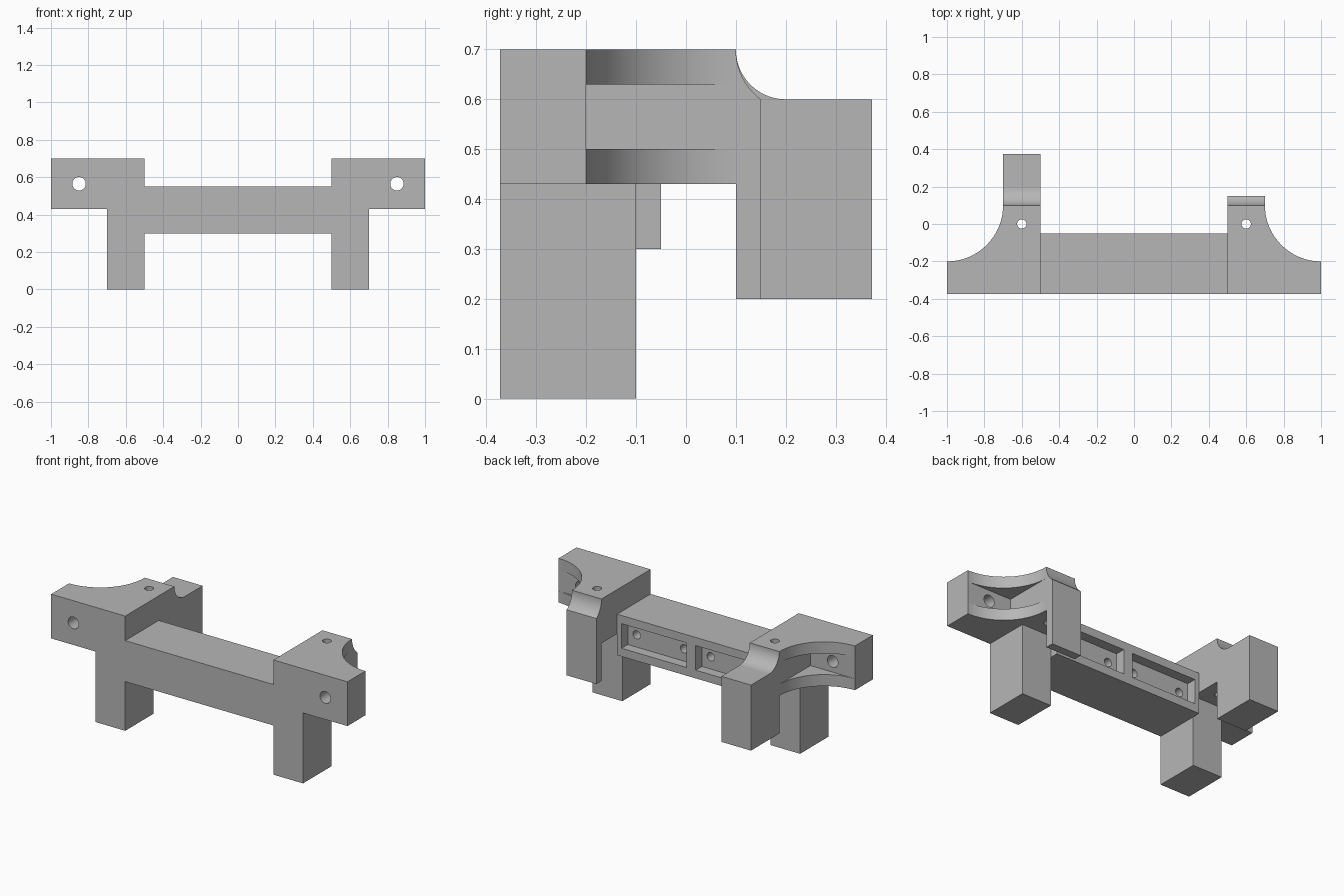
import bpy, bmesh, math
from mathutils import Vector, Matrix

cube = bpy.data.objects.get("Cube")
if cube:
    bpy.data.objects.remove(cube, do_unlink=True)

grey = bpy.data.materials.new("plain_grey")
grey.use_nodes = True
COLOUR = (0.47, 0.47, 0.47, 1)
grey.diffuse_color = COLOUR
grey.node_tree.nodes["Principled BSDF"].inputs["Base Color"].default_value = COLOUR

FRONT = -0.373


def finish(name, bm):
    bmesh.ops.recalc_face_normals(bm, faces=bm.faces)
    mesh = bpy.data.meshes.new(name)
    bm.to_mesh(mesh)
    bm.free()
    mesh.materials.append(grey)
    obj = bpy.data.objects.new(name, mesh)
    bpy.context.collection.objects.link(obj)
    return obj


def prism(name, points, depth):
    """Closed profile of 3D points swept along a vector."""
    bm = bmesh.new()
    face = bm.faces.new([bm.verts.new(p) for p in points])
    swept = bmesh.ops.extrude_face_region(bm, geom=[face])
    bmesh.ops.translate(bm, vec=depth,
                        verts=[v for v in swept["geom"] if isinstance(v, bmesh.types.BMVert)])
    return finish(name, bm)


def box(name, low, high):
    (x0, y0, z0), (x1, y1, z1) = low, high
    return prism(name, [(x0, y0, z0), (x1, y0, z0), (x1, y1, z0), (x0, y1, z0)],
                 Vector((0, 0, z1 - z0)))


def rod(name, centre, radius, length, axis):
    bm = bmesh.new()
    turn = Matrix.Rotation(math.pi / 2, 4, 'X') if axis == 'Y' else Matrix()
    bmesh.ops.create_cone(bm, cap_ends=True, segments=32, radius1=radius, radius2=radius,
                          depth=length, matrix=Matrix.Translation(centre) @ turn)
    return finish(name, bm)


def combine(target, tool, operation):
    """Apply a boolean and discard the tool."""
    mod = target.modifiers.new("cut", 'BOOLEAN')
    mod.operation, mod.solver, mod.object = operation, 'EXACT', tool
    graph = bpy.context.evaluated_depsgraph_get()
    mesh = bpy.data.meshes.new_from_object(target.evaluated_get(graph))
    target.modifiers.clear()
    target.data = mesh
    bpy.data.objects.remove(tool, do_unlink=True)


def arc(cx, cy, radius, start, end, steps=24):
    return [(cx + radius * math.cos(a), cy + radius * math.sin(a))
            for a in (math.radians(start + (end - start) * i / steps) for i in range(steps + 1))]


def bracket(name, side, post_back, scoop_radius, scoop_end):
    # Leg, arm and hooked rear post share one side profile
    scoop = arc(0.1 + scoop_radius, 0.7, scoop_radius, scoop_end, 180)
    profile = [(FRONT, 0), (-0.1, 0), (-0.1, 0.43), (0.1, 0.43), (0.1, 0.2),
               (post_back, 0.2), (post_back, 0.6)] + scoop + [(FRONT, 0.7)]
    if (Vector(scoop[0]) - Vector((post_back, 0.6))).length < 0.001:
        profile.remove(scoop[0])
    body = prism(name, [(side * 0.5, y, z) for y, z in profile], Vector((side * 0.2, 0, 0)))

    # Curved outer wing with a square pocket between two gusset plates
    outline = [(0.6, FRONT), (1, FRONT)] + arc(1, 0.1, 0.3, 270, 180, 32) + [(0.6, 0.1)]
    wing = prism("wing", [(side * x, y, 0.43) for x, y in outline], Vector((0, 0, 0.27)))
    pocket = box("pocket", (min(side * 0.7, side * 1.1), -0.2, 0.5),
                 (max(side * 0.7, side * 1.1), 0.2, 0.63))
    combine(wing, pocket, 'DIFFERENCE')
    combine(body, wing, 'UNION')

    # Screw holes through the front and the top
    combine(body, rod("front_hole", (side * 0.85, -0.3, 0.565), 0.036, 0.4, 'Y'), 'DIFFERENCE')
    combine(body, rod("top_hole", (side * 0.6, 0, 0.565), 0.025, 0.5, 'Z'), 'DIFFERENCE')
    return body


parts = [
    bracket("left_bracket", 1, 0.15, 0.125, 180 + math.degrees(math.atan2(0.1, 0.075))),
    bracket("right_bracket", -1, -FRONT, 0.1, 270),
]

# Cross beam with two rear recesses, each with two blind holes
beam = box("cross_beam", (-0.5, FRONT, 0.3), (0.5, -0.05, 0.55))
for side in (-1, 1):
    ends = sorted((side * 0.03, side * 0.47))
    combine(beam, box("recess", (ends[0], -0.11, 0.35), (ends[1], 0.1, 0.5)), 'DIFFERENCE')
    for x in (0.09, 0.41):
        combine(beam, rod("blind_hole", (side * x, -0.13, 0.425), 0.025, 0.2, 'Y'), 'DIFFERENCE')
parts.append(beam)

# Smooth the curves, keep the edges crisp
bpy.ops.object.select_all(action='DESELECT')
for part in parts:
    part.select_set(True)
bpy.context.view_layer.objects.active = beam
bpy.ops.object.shade_smooth_by_angle(angle=math.radians(30))
